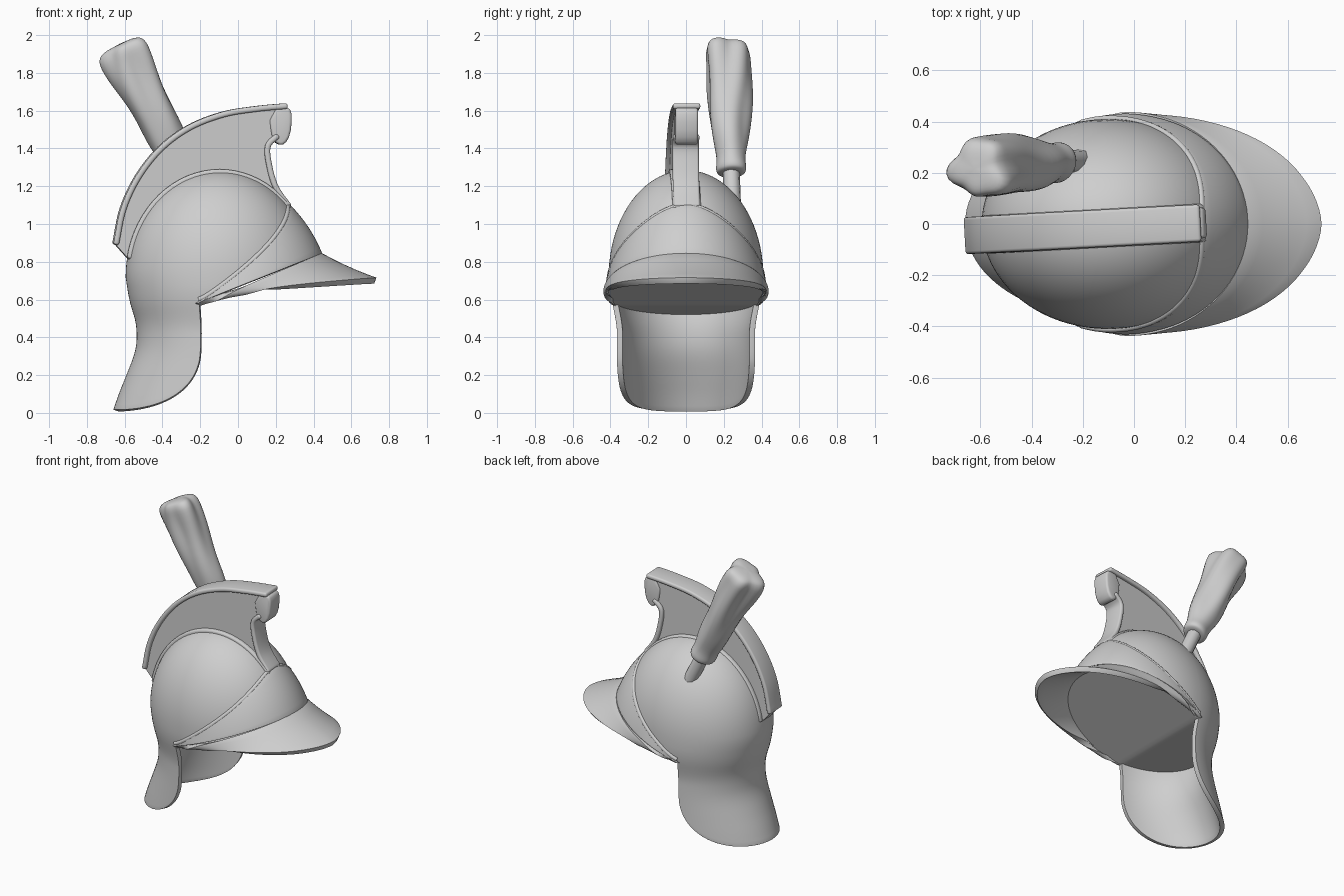
import bpy, bmesh, math
from mathutils import Vector

if "Cube" in bpy.data.objects:
    bpy.data.objects.remove(bpy.data.objects["Cube"])

metal = bpy.data.materials.new("grey_metal")
metal.diffuse_color = (0.62, 0.62, 0.62, 1)
metal.use_nodes = True
metal.node_tree.nodes["Principled BSDF"].inputs["Base Color"].default_value = metal.diffuse_color
EDGE = 103          # angle (from the front) where the neck guard starts
TOP = 1.27


def finish(ob, thick=0, bevel=0):
    ob.data.materials.append(metal)
    bpy.ops.object.select_all(action='DESELECT')
    ob.select_set(True)
    bpy.context.view_layer.objects.active = ob
    if thick:
        m = ob.modifiers.new("thick", 'SOLIDIFY')
        m.thickness, m.offset = thick, 0
        bpy.ops.object.modifier_apply(modifier="thick")
    if bevel:
        m = ob.modifiers.new("bevel", 'BEVEL')
        m.width, m.segments, m.limit_method = bevel, 3, 'ANGLE'
        m.angle_limit = math.radians(50)
        bpy.ops.object.modifier_apply(modifier="bevel")
    bpy.ops.object.shade_smooth_by_angle(angle=math.radians(40))
    return ob


def make(name, bm, thick=0, bevel=0):
    bmesh.ops.remove_doubles(bm, verts=bm.verts, dist=0.0004)
    bmesh.ops.recalc_face_normals(bm, faces=bm.faces)
    me = bpy.data.meshes.new(name)
    bm.to_mesh(me)
    bm.free()
    ob = bpy.data.objects.new(name, me)
    bpy.context.collection.objects.link(ob)
    return finish(ob, thick, bevel)


def add_grid(bm, rows):
    vs = [[bm.verts.new(p) for p in r] for r in rows]
    for a, b in zip(vs, vs[1:]):
        for i in range(len(a) - 1):
            bm.faces.new((a[i], a[i + 1], b[i + 1], b[i]))


def smooth(pts, n=6):
    """Catmull-Rom through the points."""
    p = [Vector(q) for q in pts]
    p = [2 * p[0] - p[1]] + p + [2 * p[-1] - p[-2]]
    out = []
    for a, b, c, d in zip(p, p[1:], p[2:], p[3:]):
        for k in range(n):
            t = k / n
            out.append(0.5 * (2 * b + (c - a) * t + (2 * a - 5 * b + 4 * c - d) * t * t
                              + (3 * b - a - 3 * c + d) * t ** 3))
    return out + [p[-2]]


def tube(name, pts, r):
    cu = bpy.data.curves.new(name, 'CURVE')
    cu.dimensions, cu.bevel_depth, cu.bevel_resolution, cu.use_fill_caps = '3D', r, 3, True
    s = cu.splines.new('POLY')
    s.points.add(len(pts) - 1)
    for q, p in zip(s.points, pts):
        q.co = (*p, 1)
    ob = bpy.data.objects.new(name, cu)
    bpy.context.collection.objects.link(ob)
    bpy.context.view_layer.objects.active = ob
    bpy.ops.object.select_all(action='DESELECT')
    ob.select_set(True)
    bpy.ops.object.convert(target='MESH')
    return finish(bpy.context.view_layer.objects.active)


# Shell cross-section: half length by height below the dome
LOW = smooth([(0, .55), (.1, .515), (.2, .475), (.3, .437), (.38, .422), (.48, .427), (.6, .46), (.72, .48)])


def shell(deg, z, off=0):
    a = math.radians(deg)
    if z >= .72:
        k = math.sqrt(max(0, 1 - ((z - .72) / .55) ** 2))
        rx, ry = .48 * k, .395 * k
    else:
        rx = LOW[0][1]
        for p, q in zip(LOW, LOW[1:]):
            if p[0] <= z <= q[0] + 1e-6:
                rx = p[1] + (q[1] - p[1]) * (z - p[0]) / (q[0] - p[0])
        t = min(1, max(0, (z - .42) / .25))
        ry = .36 + .035 * t * t * (3 - 2 * t)
    return Vector((-.1 + (rx + off) * math.cos(a), (ry + off) * math.sin(a), z))


def rim(deg, off=0):
    if abs(deg) > EDGE:
        deg = EDGE
    z = .7
    for _ in range(30):
        z = .57 + .4 * (shell(deg, z, off).x + .24)
    return z


def neck_bottom(deg):
    u = min(1, abs(180 - deg) / (180 - EDGE))
    return .012 + .3 * (1 - math.sqrt(1 - u ** 4))


front = [-EDGE + 2 * EDGE * i / 56 for i in range(57)]
# closer together at the neck guard's front edges, for round corners
back = [180 - (180 - EDGE) * math.sin(math.pi / 2 * (1 - i / 28)) for i in range(57)]
around = front + back[1:]

# Dome and neck guard, one shell
bm = bmesh.new()
rows = []
for k in range(25):
    c = math.cos(math.radians(90 * k / 24))
    rows.append([shell(d, rim(d) + (TOP - rim(d)) * c) for d in around])
add_grid(bm, rows)
add_grid(bm, [[shell(d, rim(d) + (neck_bottom(d) - rim(d)) * k / 20) for d in back] for k in range(21)])
make("dome_and_neck_guard", bm, .03, .008)


# Brow band
def brow_off(d):
    return .014 + .054 * max(0, math.cos(math.radians(d * 90 / EDGE)))


def brow_top(d):
    return .6 + .5 * max(0, math.cos(math.radians(d * 90 / EDGE))) ** 1.25


def brow(d, s):
    low = rim(d, brow_off(d))
    return shell(d, low + (max(brow_top(d), low + .012) - low) * s, brow_off(d) * (1 - s) + .016 * s)


bm = bmesh.new()
add_grid(bm, [[brow(d, k / 8) for d in front] for k in range(9)])
make("brow_band", bm, .02, .005)
tube("brow_band_rib", [brow(d, 1) for d in front], .013)

# Lining closing the underside, spanning side to side
rows = []
for i in range(61):
    d = 180 * i / 60
    if d <= EDGE:
        p = brow(d, 0) - Vector((0, 0, .016))
    else:
        s = -math.cos(math.radians(d))
        p = shell(d, rim(d) - .016 - .05 * (s - .225) / .775, -.005)
    rows.append([Vector((p.x, p.y * (1 - k / 6), p.z)) for k in range(13)])
bm = bmesh.new()
add_grid(bm, rows)
make("lining", bm)

# Visor, from the band's lower edge to a slightly pointed front
rows = [[], [], [], [], [], []]
for d in front:
    psi = math.radians(d * 90 / EDGE)
    c = max(0, math.cos(psi))
    outer = Vector((-.22 + .935 * c, .41 * math.sin(1.23 * psi), .575 + .125 * math.sqrt(c)))
    outer.x += .012 * max(0, 1 - abs(psi) / .35)
    for k, r in enumerate(rows):
        t = k / 5
        p = brow(d, 0).lerp(outer, t)
        p.z -= .03 * c * t * (1 - t) + .01 * (1 - t)
        r.append(p)
bm = bmesh.new()
add_grid(bm, rows)
make("visor", bm, .034, .01)

# Crest: web plate, flanges and front scroll, turned slightly
arc = smooth([(-.65, .89), (-.61, 1.08), (-.53, 1.25), (-.41, 1.4), (-.26, 1.51), (-.08, 1.58), (.1, 1.61), (.26, 1.625)])
nose = smooth([(.21, 1.47), (.155, 1.41), (.165, 1.3), (.2, 1.19), (.27, 1.09)])
base = [(.1, 1.1), (-.1, 1.15), (-.35, 1.02), (-.5, .85), (-.57, .8)]
saddle = [(-.1 + .48 * math.cos(math.radians(a)), .72 + .55 * math.sin(math.radians(a))) for a in range(40, 171, 5)]
scroll = smooth([(.2, 1.615), (.272, 1.612), (.282, 1.54), (.268, 1.46), (.235, 1.42), (.2, 1.43), (.175, 1.47), (.165, 1.55)], 2)


def ribbon(name, path, w, thick):
    bm = bmesh.new()
    add_grid(bm, [[(p[0], s * w / 2, p[1]) for p in path] for s in (-1, 1)])
    return make(name, bm, thick, .012)


def plate(name, outline, w, bevel=0):
    bm = bmesh.new()
    f = bm.faces.new([bm.verts.new((p[0], -w / 2, p[1])) for p in outline])
    new = bmesh.ops.extrude_face_region(bm, geom=[f])['geom']
    bmesh.ops.translate(bm, verts=[v for v in new if isinstance(v, bmesh.types.BMVert)], vec=(0, w, 0))
    return make(name, bm, 0, bevel)


crest = [plate("crest_web", list(arc) + list(nose) + base, .1),
         plate("crest_scroll", scroll, .12, .014),
         ribbon("crest_top_flange", arc, .145, .03),
         ribbon("crest_front_flange", nose, .14, .03),
         ribbon("crest_saddle", saddle, .15, .04)]
for ob in crest:
    ob.rotation_euler.z = .054
    ob.location.y = -.01

# Plume on a short stem
lo, hi = Vector((-.29, .24, 1.27)), Vector((-.625, .215, 1.955))
axis = (hi - lo).normalized()
v = Vector((0, 1, 0))
u = v.cross(axis).normalized()
tube("plume_stem", [lo - axis * .24, lo + axis * .06], .045)
prof = smooth([(0, 0), (0, .06), (.03, .08), (.12, .08), (.3, .1), (.6, .113), (.85, .122), (.95, .115), (.99, .08), (1, 0)], 4)
rows = []
for t, r in prof:
    ring = []
    for i in range(41):
        a = 2 * math.pi * i / 40
        k = max(0, r) * (1 + t * (.12 * math.cos(3 * a + 2.5 * t) + .09 * math.cos(5 * a - 4 * t)) + .05 * math.sin(9 * t + 2 * a))
        ring.append(lo.lerp(hi, t) + u * k * math.cos(a) + v * k * math.sin(a))
    rows.append(ring)
bm = bmesh.new()
add_grid(bm, rows)
make("plume", bm)
